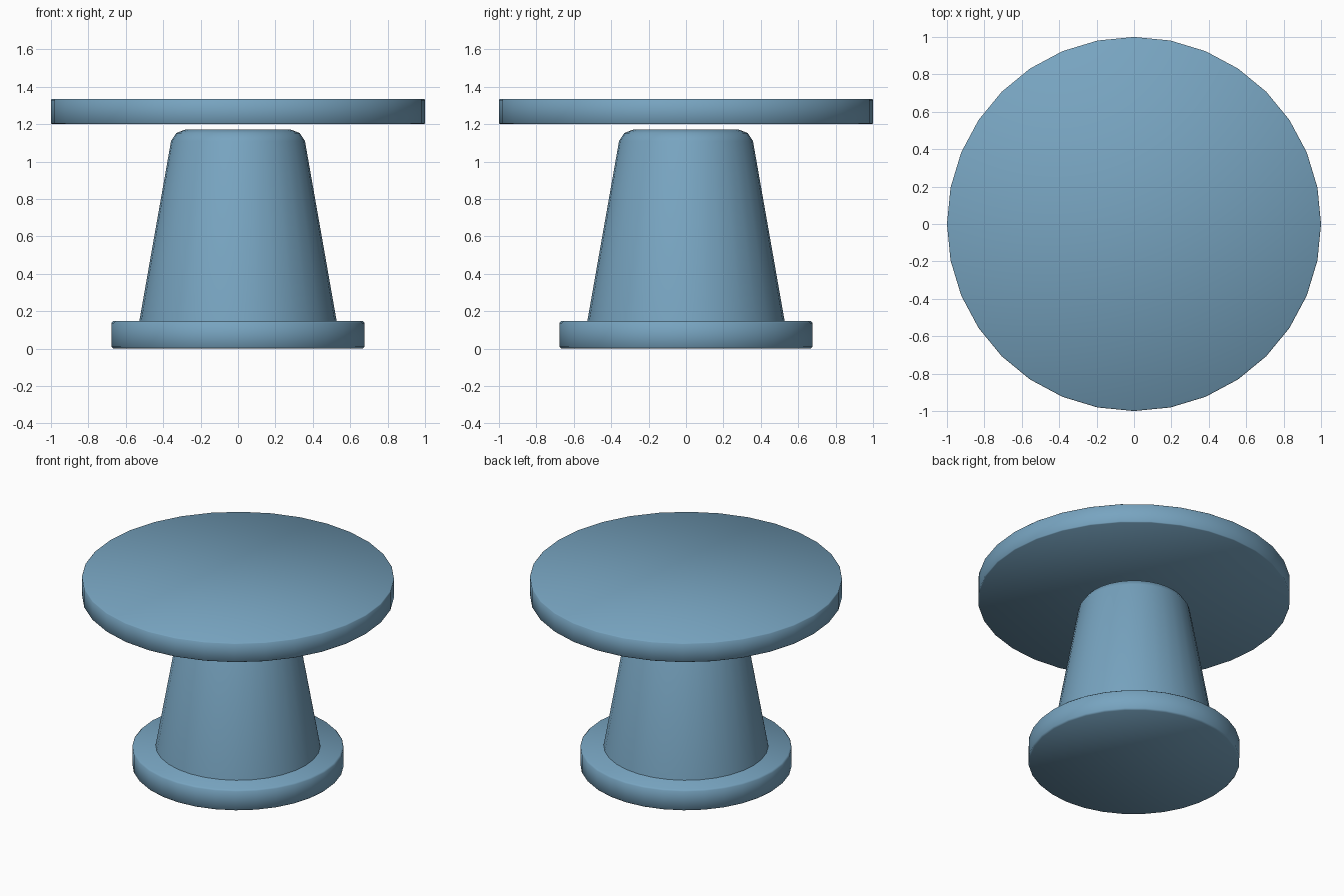
import bpy, bmesh
from math import cos, sin, tau

if "Cube" in bpy.data.objects:
    bpy.data.objects.remove(bpy.data.objects["Cube"])

SIDES = 32

# Slate blue finish shared by all parts
blue = bpy.data.materials.new("slate_blue")
blue.diffuse_color = (0.186, 0.372, 0.529, 1.0)
blue.use_nodes = True
blue.node_tree.nodes["Principled BSDF"].inputs["Base Color"].default_value = blue.diffuse_color


def turned(name, profile):
    """Closed solid turned around z from (radius, z) points, bottom to top."""
    bm = bmesh.new()
    rings = [[bm.verts.new((r * cos(tau * i / SIDES), r * sin(tau * i / SIDES), z))
              for i in range(SIDES)] for r, z in profile]
    for low, high in zip(rings, rings[1:]):
        for i in range(SIDES):
            j = (i + 1) % SIDES
            bm.faces.new((low[i], low[j], high[j], high[i]))
    bm.faces.new(rings[0][::-1])
    bm.faces.new(rings[-1])
    for f in bm.faces:
        f.smooth = True
    mesh = bpy.data.meshes.new(name)
    bm.to_mesh(mesh)
    bm.free()
    mesh.materials.append(blue)
    obj = bpy.data.objects.new(name, mesh)
    bpy.context.collection.objects.link(obj)
    return obj


def disc(name, radius, bottom, top, bevel):
    """Flat disc with softened rims."""
    return turned(name, [(radius - bevel, bottom), (radius, bottom + bevel),
                         (radius, top - bevel), (radius - bevel, top)])


# Foot plate
disc("base", 0.677, 0.0, 0.147, 0.01)

# Tapered column with rounded top; the lower rings sit hidden in the base
turned("pedestal", [(0.50, 0.09), (0.535, 0.11), (0.528, 0.145),
                    (0.358, 1.11), (0.33, 1.153), (0.28, 1.172)])

# Table top, floating just above the column
disc("table_top", 1.0, 1.2, 1.335, 0.005)
